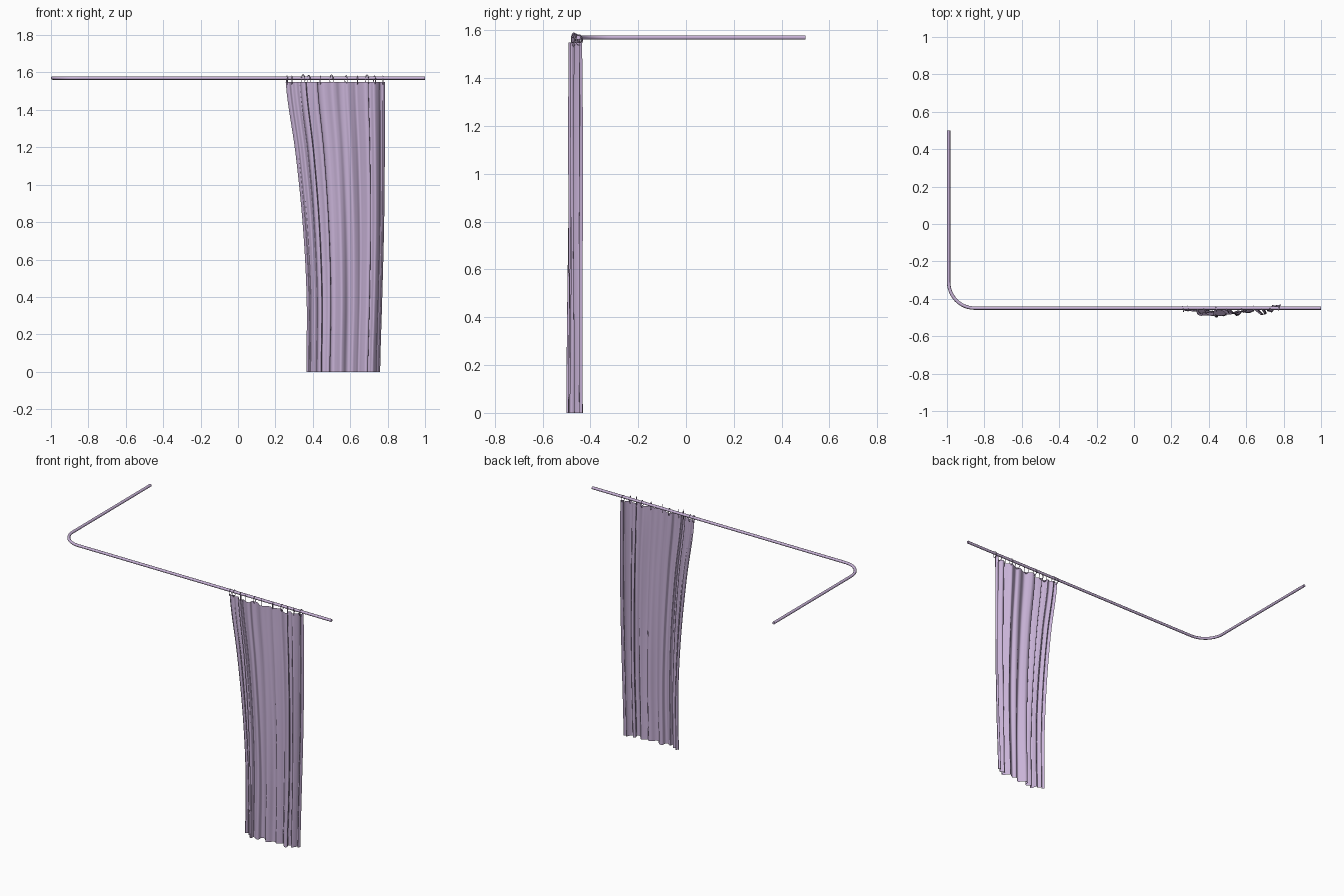
import bpy, bmesh, math
from mathutils import Vector

if "Cube" in bpy.data.objects:
    bpy.data.objects.remove(bpy.data.objects["Cube"])

mat = bpy.data.materials.new("lilac")
mat.diffuse_color = (0.58, 0.45, 0.68, 1)
mat.use_nodes = True
mat.node_tree.nodes["Principled BSDF"].inputs["Base Color"].default_value = mat.diffuse_color
ROD_Y, ROD_Z, ROD_R = -0.45, 1.57, 0.009


def finish(ob, angle=60):
    ob.data.materials.append(mat)
    bpy.ops.object.select_all(action='DESELECT')
    ob.select_set(True)
    bpy.context.view_layer.objects.active = ob
    bpy.ops.object.shade_smooth_by_angle(angle=math.radians(angle))


def spline(pts, s):
    # Catmull-Rom through evenly indexed points, s in 0..1
    f = s * (len(pts) - 1)
    i = min(int(f), len(pts) - 2)
    t = f - i
    a, b, c, d = [Vector(pts[max(0, min(len(pts) - 1, i + k))]) for k in (-1, 0, 1, 2)]
    return 0.5 * (2 * b + (c - a) * t + (2 * a - 5 * b + 4 * c - d) * t * t
                  + (3 * b - a - 3 * c + d) * t ** 3)


# Bent shower rod
R, X0 = 0.14, -0.991
path = [(X0, 0.5)]
for i in range(13):
    a = math.pi + i * math.pi / 24
    path.append((X0 + R + R * math.cos(a), ROD_Y + R + R * math.sin(a)))
path.append((1.0, ROD_Y))
cu = bpy.data.curves.new("rod", 'CURVE')
cu.dimensions = '3D'
cu.bevel_depth = ROD_R
cu.bevel_resolution = 4
cu.use_fill_caps = True
sp = cu.splines.new('POLY')
sp.points.add(len(path) - 1)
for p, (x, y) in zip(sp.points, path):
    p.co = (x, y, ROD_Z, 1)
rod = bpy.data.objects.new("rod", cu)
bpy.context.collection.objects.link(rod)
bpy.context.view_layer.objects.active = rod
rod.select_set(True)
bpy.ops.object.convert(target='MESH')
finish(bpy.context.object)

# Curtain: fold profile (fraction of width, depth) swept between tapering edges
folds = [(0, -.448), (.03, -.462), (.06, -.452), (.10, -.470), (.14, -.462),
         (.16, -.488), (.20, -.494), (.21, -.474), (.25, -.480), (.29, -.492),
         (.32, -.486), (.325, -.464), (.37, -.458), (.41, -.468), (.46, -.486),
         (.50, -.480), (.54, -.464), (.58, -.462), (.62, -.474), (.67, -.462),
         (.71, -.450), (.75, -.466), (.80, -.484), (.835, -.478), (.815, -.458),
         (.85, -.450), (.89, -.470), (.93, -.452), (.95, -.434), (.975, -.446),
         (1, -.432)]
left = [(.365,), (.367,), (.347,), (.308,), (.255,)]
right = [(.76,), (.771,), (.781,), (.785,), (.785,)]
left, right = [[(v[0], 0) for v in e] for e in (left, right)]
NU, NV, TOP = 180, 28, 1.55


def cloth(u, v):
    t, y = spline(folds, u)
    xl, xr = spline(left, v).x, spline(right, v).x
    depth = 1.08 - 0.2 * v
    y = -.462 + (y + .462) * depth + .003 * math.sin(t * 23 + v * 5)
    return Vector((xl + (xr - xl) * t, y, TOP * v))


bm = bmesh.new()
grid = [[bm.verts.new(cloth(i / NU, j / NV)) for i in range(NU + 1)] for j in range(NV + 1)]
for a, b in zip(grid, grid[1:]):
    for i in range(NU):
        bm.faces.new((a[i], a[i + 1], b[i + 1], b[i]))
me = bpy.data.meshes.new("curtain")
bm.to_mesh(me)
bm.free()
curtain = bpy.data.objects.new("curtain", me)
bpy.context.collection.objects.link(curtain)
finish(curtain, 80)

# Hanging rings around the rod, through the top hem
for k, x in enumerate((.262, .288, .348, .378, .44, .50, .578, .638, .69, .73, .775)):
    near = min((cloth(i / NU, 1) for i in range(NU + 1)), key=lambda p: abs(p.x - x))
    top, low = Vector((x, ROD_Y, ROD_Z + 0.011)), Vector((x, near.y, TOP - 0.012))
    axis = top - low
    bpy.ops.mesh.primitive_torus_add(major_radius=1, minor_radius=0.11, major_segments=24,
                                     minor_segments=8, location=(top + low) / 2,
                                     rotation=(0, math.pi / 2, 0))
    ring = bpy.context.object
    ring.name = f"ring_{k + 1}"
    ring.rotation_euler = (math.atan2(axis.z, axis.y) - math.pi / 2, math.pi / 2, 0)
    ring.scale = (axis.length / 2, 0.015, 0.018)
    finish(ring)
